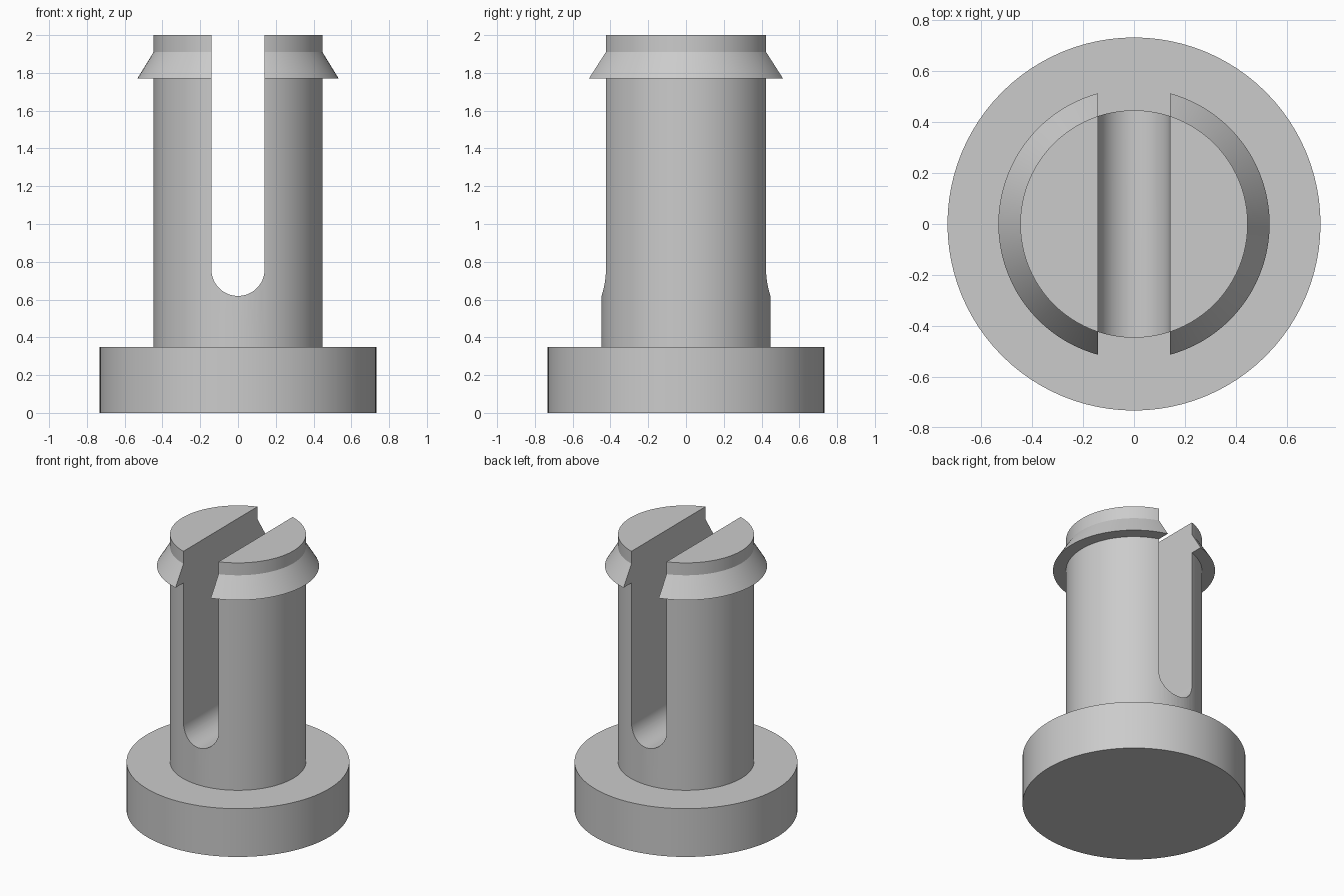
import bpy, bmesh, math

cube = bpy.data.objects.get("Cube")
if cube:
    bpy.data.objects.remove(cube, do_unlink=True)

# Single grey plastic
grey = bpy.data.materials.new("plain_grey")
grey.use_nodes = True
colour = (0.6, 0.6, 0.6, 1)
grey.diffuse_color = colour
grey.node_tree.nodes["Principled BSDF"].inputs["Base Color"].default_value = colour


def add_object(name, bm):
    bmesh.ops.recalc_face_normals(bm, faces=bm.faces[:])
    mesh = bpy.data.meshes.new(name)
    bm.to_mesh(mesh)
    bm.free()
    mesh.materials.append(grey)
    obj = bpy.data.objects.new(name, mesh)
    bpy.context.collection.objects.link(obj)
    return obj


def lathe(name, profile, sides=96):
    """Closed solid turned about z from (radius, height) points."""
    bm = bmesh.new()
    rings = []
    for r, z in profile:
        rings.append([bm.verts.new((r * math.cos(math.tau * i / sides),
                                    r * math.sin(math.tau * i / sides), z))
                      for i in range(sides)])
    for low, high in zip(rings, rings[1:]):
        for i in range(sides):
            j = (i + 1) % sides
            bm.faces.new((low[i], low[j], high[j], high[i]))
    bm.faces.new(rings[0])
    bm.faces.new(rings[-1])
    return add_object(name, bm)


def slot(name, half_width, centre_z, top_z, depth, steps=32):
    """Round-bottomed slot block running along y."""
    arc = [(-half_width * math.cos(math.pi * i / steps),
            centre_z - half_width * math.sin(math.pi * i / steps))
           for i in range(steps + 1)]
    outline = [(-half_width, top_z)] + arc + [(half_width, top_z)]
    bm = bmesh.new()
    face = bm.faces.new([bm.verts.new((x, -depth, z)) for x, z in outline])
    swept = bmesh.ops.extrude_face_region(bm, geom=[face])["geom"]
    bmesh.ops.translate(bm, vec=(0, 2 * depth, 0),
                        verts=[v for v in swept if isinstance(v, bmesh.types.BMVert)])
    return add_object(name, bm)


# Flanged base, shaft and barbed tip in one turned body
BASE, SHAFT, BARB = 0.733, 0.447, 0.533
clip_pin = lathe("clip_pin", [(BASE, 0), (BASE, 0.35), (SHAFT, 0.35), (SHAFT, 1.77),
                              (BARB, 1.77), (SHAFT, 1.91), (SHAFT, 2)])

# Slot that splits the shaft into two prongs
cutter = slot("slot_cutter", 0.141, 0.76, 2.2, 1)
cutter.hide_render = True
cut = clip_pin.modifiers.new("slot", 'BOOLEAN')
cut.object = cutter
cut.operation = 'DIFFERENCE'
cut.solver = 'EXACT'

bpy.ops.object.select_all(action='DESELECT')
clip_pin.select_set(True)
bpy.context.view_layer.objects.active = clip_pin
bpy.ops.object.modifier_apply(modifier=cut.name)
bpy.data.objects.remove(cutter, do_unlink=True)
bpy.ops.object.shade_smooth_by_angle(angle=math.radians(25))
